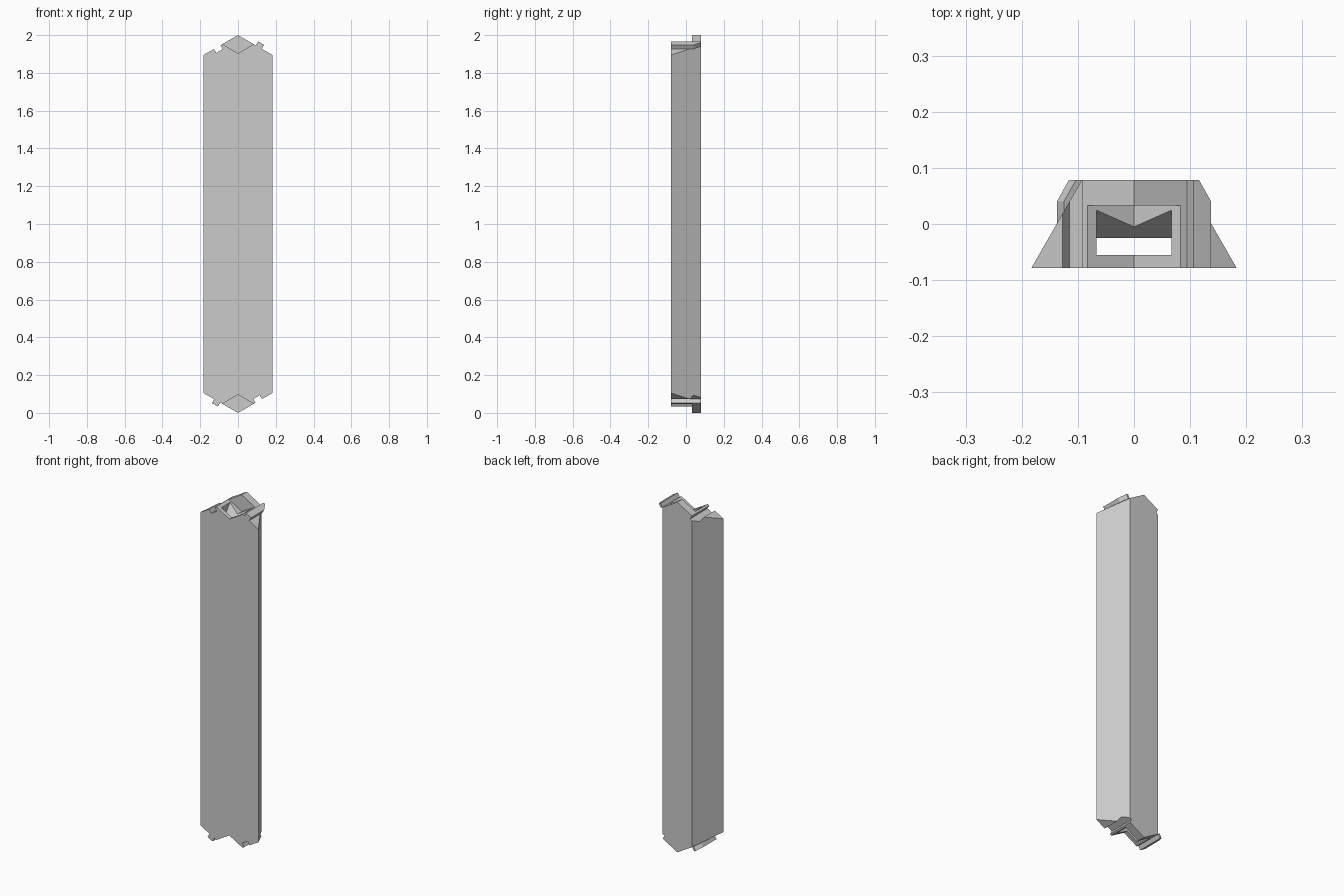
import bpy, bmesh, math
from mathutils import Vector

cube = bpy.data.objects.get("Cube")
if cube:
    bpy.data.objects.remove(cube, do_unlink=True)

C, S = math.cos(math.radians(30)), math.sin(math.radians(30))
SLOPE = S / C
FRONT, BACK = -0.0785, 0.0785

grey = bpy.data.materials.new("plain_grey")
grey.use_nodes = True
grey.diffuse_color = (0.6, 0.6, 0.6, 1)
grey.node_tree.nodes["Principled BSDF"].inputs["Base Color"].default_value = (0.6, 0.6, 0.6, 1)


def prism(name, points, lo, hi, place):
    """Sweep a 2D outline from lo to hi; place(a, b, depth) gives the position."""
    bm = bmesh.new()
    rings = [[bm.verts.new(place(a, b, d)) for a, b in points] for d in (lo, hi)]
    bm.faces.new(rings[0])
    bm.faces.new(rings[1][::-1])
    n = len(points)
    for i in range(n):
        j = (i + 1) % n
        bm.faces.new((rings[0][j], rings[0][i], rings[1][i], rings[1][j]))
    bmesh.ops.recalc_face_normals(bm, faces=bm.faces)
    mesh = bpy.data.meshes.new(name)
    bm.to_mesh(mesh)
    bm.free()
    mesh.materials.append(grey)
    ob = bpy.data.objects.new(name, mesh)
    bpy.context.collection.objects.link(ob)
    return ob


def turn(p, end):
    """The bottom end is the top end turned half way round about y."""
    return Vector(p) if end == "top" else Vector((-p[0], p[1], 2 - p[2]))


def on_roof(side, s, h, y):
    """Point at distance s down the roof slope and height h off it."""
    return (side * (s * C + h * S), y, 2 - s * S + h * C)


# Main beam: six-sided outline, narrower at the back
def beam_point(x, z, y):
    w = 0.183 if y < 0 else 0.093
    zr = 2 - w * SLOPE if z == 1 else 2
    return (x * w, y, zr if z >= 0 else 2 - zr) if z in (1, 2) else \
           (x * w, y, 2 - (2 - w * SLOPE) if z == -1 else 0)


beam = prism("beam", [(-1, -1), (0, -2), (1, -1), (1, 1), (0, 2), (-1, 1)],
             FRONT, BACK, beam_point)

# Shaft through the length, flared backwards at both ends
shaft = [(-0.055, -0.1), (0.025, -0.1), (0.025, 0.057), (-0.025, 0.122),
         (-0.025, 1.878), (0.025, 1.943), (0.025, 2.1), (-0.055, 2.1)]
cutters = [prism("shaft_cutter", shaft, -0.067, 0.067, lambda y, z, x: (x, y, z))]

for end in ("top", "bottom"):
    # V-shaped seat open to the front
    cutters.append(prism(
        end + "_seat_cutter", [(0, 1.904), (0.3, 1.904 + 0.3 * SLOPE), (-0.3, 1.904 + 0.3 * SLOPE)],
        -0.2, 0.033, lambda x, z, y, e=end: turn((x, y, z), e)))
    # Groove across one slope
    cutters.append(prism(
        end + "_groove_cutter", [(0.107, -0.024), (0.147, -0.024), (0.147, 0.03), (0.107, 0.03)],
        -0.2, 0.2, lambda s, h, y, e=end: turn(on_roof(-1, s, h, y), e)))
    # Matching tongue on the other slope, with a clipped back corner
    prism(end + "_tongue",
          [(0.109, FRONT), (0.145, FRONT), (0.145, 0.04), (0.12, BACK), (0.109, BACK)],
          -0.001, 0.024, lambda s, y, h, e=end: turn(on_roof(1, s, h, y), e))

# Cut the beam and remove the cutters
bpy.context.view_layer.objects.active = beam
for cutter in cutters:
    cutter.hide_render = True
    mod = beam.modifiers.new("cut", "BOOLEAN")
    mod.operation = "DIFFERENCE"
    mod.solver = "EXACT"
    mod.object = cutter
    bpy.ops.object.modifier_apply(modifier=mod.name)
    bpy.data.objects.remove(cutter, do_unlink=True)
